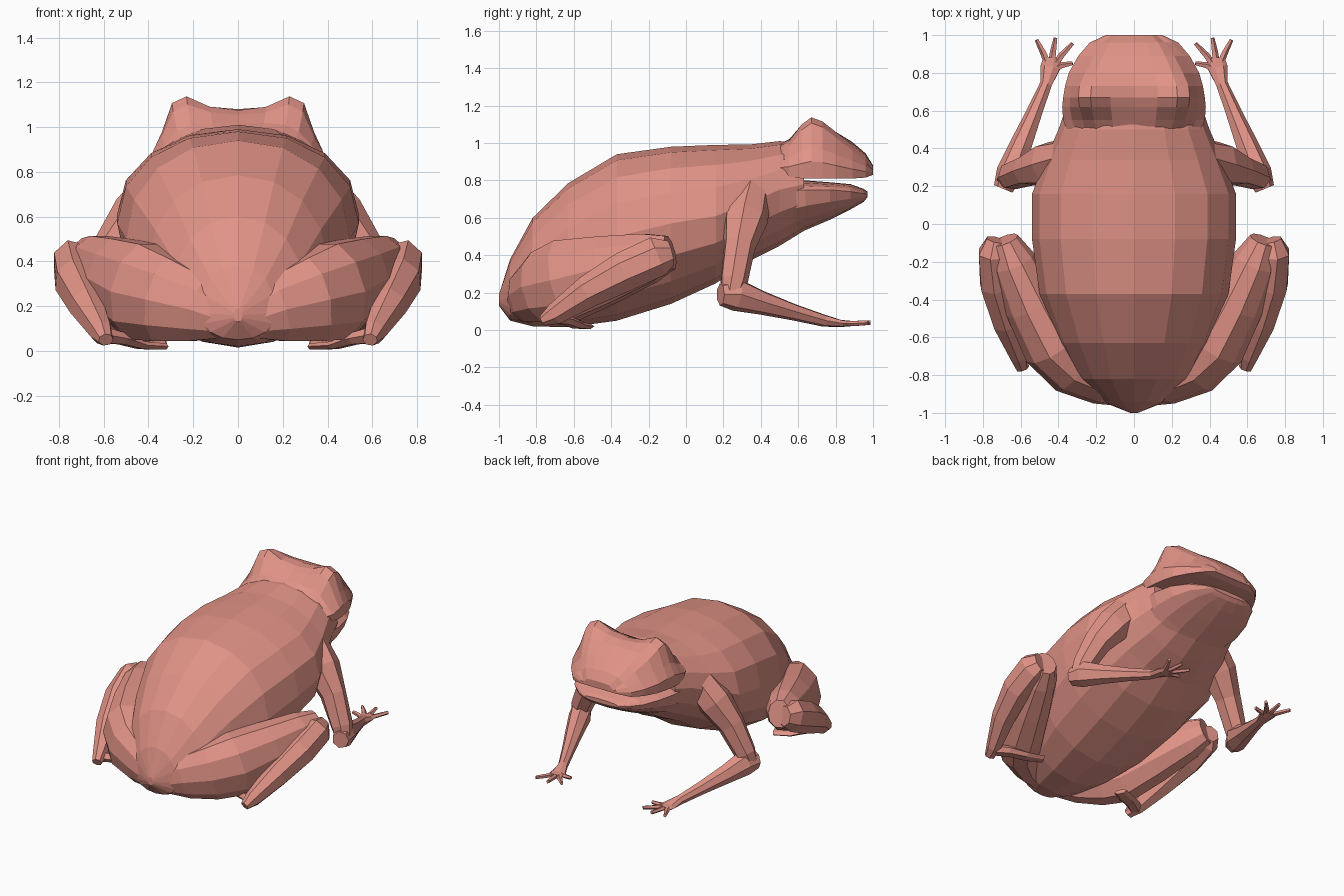
import bpy, bmesh
from math import sin, cos, pi, copysign
from mathutils import Vector

skin = bpy.data.materials.new("skin")
skin.diffuse_color = (0.75, 0.29, 0.24, 1)


def skin_rings(name, rings, mirror=False):
    """Bridge equal-sized rings of points into a closed flat-shaded skin."""
    bm = bmesh.new()
    vs = [[bm.verts.new(p) for p in r] for r in rings]
    n = len(vs[0])
    for a, b in zip(vs, vs[1:]):
        for i in range(n):
            j = (i + 1) % n
            bm.faces.new((a[i], a[j], b[j], b[i]))
    bm.faces.new(vs[0][::-1])
    bm.faces.new(vs[-1])
    bmesh.ops.recalc_face_normals(bm, faces=bm.faces)
    me = bpy.data.meshes.new(name)
    bm.to_mesh(me)
    bm.free()
    me.materials.append(skin)
    ob = bpy.data.objects.new(name, me)
    bpy.context.collection.objects.link(ob)
    if mirror:
        ob.modifiers.new("mirror", 'MIRROR').use_mirror_merge = False
    return ob


def barrel(name, sections, n=16, e=0.95):
    """Loft rounded sections (y, half width, top, bottom, z of widest point)."""
    rings = []
    for y, w, top, bot, mid in sections:
        ring = []
        for i in range(n):
            a = 2 * pi * i / n - pi / 2
            c, s = cos(a), sin(a)
            c, s = copysign(abs(c) ** e, c), copysign(abs(s) ** e, s)
            ring.append((w * c, y, mid + s * ((top - mid) if s > 0 else (mid - bot))))
        rings.append(ring)
    return skin_rings(name, rings)


def limb(name, path, n=7):
    """Mirrored tube through (x, y, z, half width, half height) stations."""
    pts = [Vector(p[:3]) for p in path]
    rings = []
    for k, p in enumerate(path):
        t = (pts[min(k + 1, len(pts) - 1)] - pts[max(k - 1, 0)]).normalized()
        side = t.cross(Vector((0, 0, 1))).normalized()
        up = side.cross(t)
        rings.append([pts[k] + side * p[3] * cos(2 * pi * i / n)
                      + up * p[4] * sin(2 * pi * i / n) for i in range(n)])
    return skin_rings(name, rings, True)


# Torso, rump to neck
barrel("torso", [
    (-1.0, .02, .19, .13, .16), (-.94, .17, .38, .05, .17),
    (-.82, .30, .60, .02, .25), (-.63, .40, .785, .015, .38),
    (-.37, .50, .94, .05, .50), (-.08, .54, .98, .14, .57),
    (.16, .54, .99, .25, .61), (.34, .47, .992, .37, .68),
    (.50, .40, 1.01, .45, .75), (.63, .355, 1.0, .53, .78)])

# Lower jaw
barrel("lower_jaw", [
    (.50, .36, .80, .47, .74), (.64, .365, .80, .535, .75),
    (.77, .335, .79, .59, .75), (.88, .275, .78, .645, .74),
    (.95, .19, .755, .685, .73), (.97, .14, .74, .71, .725)])

# Upper head with eye ridges: y, half width, centre top, eye top, eye x, lip z
head = []
for y, w, zc, ze, xe, lip in [
        (.44, .33, .96, .92, .20, .84), (.55, .375, 1.02, 1.01, .23, .82),
        (.62, .38, 1.055, 1.10, .245, .81), (.67, .375, 1.075, 1.137, .25, .81),
        (.73, .365, 1.08, 1.115, .245, .81), (.80, .345, 1.06, 1.06, .22, .81),
        (.89, .295, 1.005, .99, .18, .81), (.96, .235, .945, .93, .14, .815),
        (1.0, .15, .88, .875, .10, .83)]:
    half = [(xe * .5, zc + (ze - zc) * .25), (xe * .92, ze), (xe * 1.18, ze - .03),
            ((w + xe * 1.18) / 2 + .005, (ze + .9 * lip + .09) / 2),
            (w, lip + .28 * (ze - lip)), (w * .97, lip)]
    ring = [(0, zc)] + half + [(0, lip)] + [(-x, z) for x, z in half[::-1]]
    head.append([(x, y, z) for x, z in ring])
skin_rings("head", head)

# Hind legs
limb("thigh", [(.03, -.90, .13, .07, .08), (.17, -.85, .185, .11, .155),
               (.32, -.765, .23, .15, .20), (.43, -.64, .265, .165, .23),
               (.54, -.42, .325, .15, .19), (.64, -.2, .385, .12, .14),
               (.685, -.085, .415, .075, .095)], 10)
limb("shin", [(.725, -.085, .41, .06, .07), (.74, -.15, .395, .09, .11),
              (.727, -.32, .315, .095, .11), (.675, -.52, .205, .08, .09),
              (.61, -.70, .085, .05, .06), (.59, -.765, .05, .035, .03)], 7)
limb("hind_foot", [(.60, -.70, .07, .045, .04), (.52, -.64, .055, .05, .03),
                   (.43, -.58, .025, .055, .02), (.33, -.53, .02, .045, .016)], 6)

# Front legs
limb("upper_arm", [(.33, .36, .74, .10, .12), (.45, .315, .60, .125, .12),
                   (.56, .285, .45, .085, .095), (.65, .255, .26, .075, .075),
                   (.68, .24, .16, .05, .055)])
limb("forearm", [(.69, .185, .19, .055, .06), (.655, .27, .19, .075, .09),
                 (.60, .41, .145, .062, .065), (.53, .58, .095, .045, .045),
                 (.465, .74, .05, .033, .033), (.44, .83, .035, .055, .02),
                 (.435, .88, .035, .045, .015)])

# Fingers
for i, (x, y) in enumerate([(.515, .975), (.415, .985), (.325, .955), (.325, .85)]):
    mx, my = (.44 + x) / 2, (.81 + y) / 2 + .01
    limb(f"finger_{i + 1}", [(.44, .81, .035, .022, .016), (mx, my, .035, .018, .014),
                             (x, y, .04, .011, .013)], 5)
